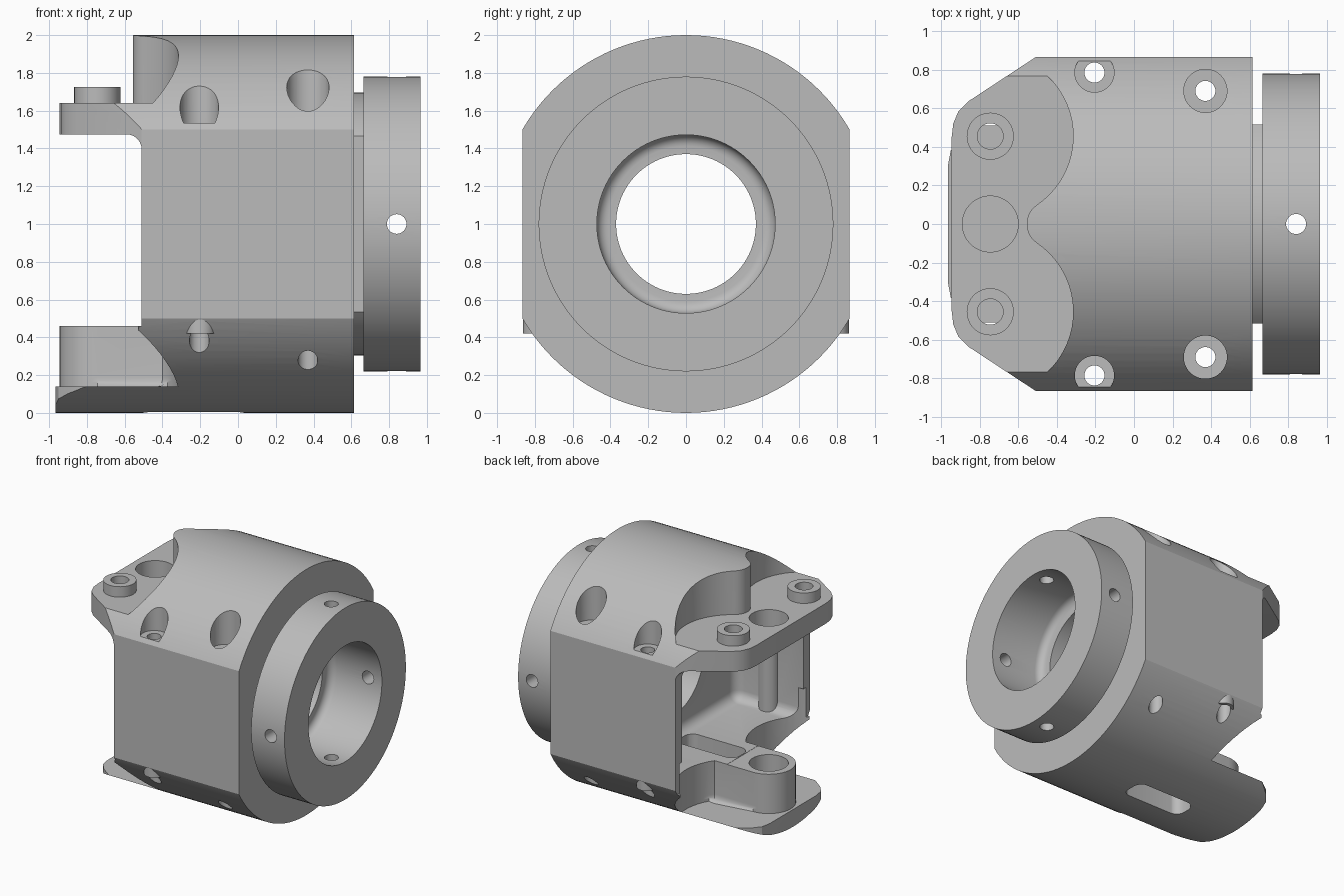
import bpy, bmesh
from math import sin, cos, pi, sqrt, radians, atan2
from mathutils import Matrix, Vector

if "Cube" in bpy.data.objects:
    bpy.data.objects.remove(bpy.data.objects["Cube"])

grey = bpy.data.materials.new("machined_grey")
grey.use_nodes = True
COLOR = (0.5, 0.5, 0.5, 1)
grey.diffuse_color = COLOR
grey.node_tree.nodes["Principled BSDF"].inputs["Base Color"].default_value = COLOR


def finish(name, bm):
    bmesh.ops.recalc_face_normals(bm, faces=bm.faces)
    me = bpy.data.meshes.new(name)
    bm.to_mesh(me)
    bm.free()
    ob = bpy.data.objects.new(name, me)
    bpy.context.collection.objects.link(ob)
    me.materials.append(grey)
    return ob


def round_edges(bm, test, size, segments=6):
    edges = [e for e in bm.edges if test(*(v.co for v in e.verts))]
    bmesh.ops.bevel(bm, geom=edges, offset=size, offset_type='OFFSET',
                    segments=segments, profile=0.5, affect='EDGES')


def cylinder(name, axis, start, end, radius, at=(0, 0), sides=64, fillet=0):
    """Cylinder along an axis; 'at' gives the other two coordinates in order."""
    bm = bmesh.new()
    bmesh.ops.create_cone(bm, cap_ends=True, segments=sides, radius1=radius,
                          radius2=radius, depth=end - start)
    if fillet:
        round_edges(bm, lambda a, b: a.z < 0 and b.z < 0, fillet)
    turn = {'x': Matrix.Rotation(pi / 2, 4, 'Y'),
            'y': Matrix.Rotation(-pi / 2, 4, 'X'), 'z': Matrix()}[axis]
    place = list(at)
    place.insert("xyz".index(axis), (start + end) / 2)
    bmesh.ops.transform(bm, matrix=Matrix.Translation(place) @ turn, verts=bm.verts)
    return finish(name, bm)


def box(name, lo, hi, test=None, size=0):
    bm = bmesh.new()
    lo, hi = Vector(lo), Vector(hi)
    bmesh.ops.create_cube(bm, size=1)
    for v in bm.verts:
        v.co = Vector(((lo[i] + hi[i]) / 2 + v.co[i] * (hi[i] - lo[i]) for i in range(3)))
    if test:
        round_edges(bm, test, size)
    return finish(name, bm)


def prism(name, outline, z0, z1, fillet=0):
    """Plan outline extruded upward, with an optional rounded lower rim."""
    bm = bmesh.new()
    low = [bm.verts.new((x, y, z0)) for x, y in outline]
    high = [bm.verts.new((x, y, z1)) for x, y in outline]
    bm.faces.new(low)
    bm.faces.new(high)
    n = len(low)
    for i in range(n):
        j = (i + 1) % n
        bm.faces.new((low[i], low[j], high[j], high[i]))
    if fillet:
        round_edges(bm, lambda a, b: max(a.z, b.z) < z0 + 1e-5, fillet, 5)
    return finish(name, bm)


def combine(target, tool, operation='DIFFERENCE'):
    mod = target.modifiers.new("combine", 'BOOLEAN')
    mod.operation, mod.solver, mod.object = operation, 'EXACT', tool
    bpy.context.view_layer.objects.active = target
    bpy.ops.object.modifier_apply(modifier=mod.name)
    bpy.data.objects.remove(tool)


def arc(cx, cy, r, a0, a1, n):
    return [(cx + r * cos(a0 + (a1 - a0) * i / n), cy + r * sin(a0 + (a1 - a0) * i / n))
            for i in range(n + 1)]


def mirrored(half):
    """Close a half outline (running from the far +y side to y = 0) across y."""
    return half + [(x, -y) for x, y in reversed(half) if y > 1e-5]


# Round stock with the plan shape of the upper and lower lips
body = cylinder("housing", 'x', -0.965, 0.615, 1.0, (0, 1), 128)
upper = [(0.8, 0.865), (-0.51, 0.865), (-0.86, 0.635), (-0.91, 0.585), (-0.937, 0.52),
         (-0.945, 0.45)]
lower = [(0.8, 0.865), (-0.51, 0.865), (-0.6, 0.7), (-0.72, 0.56), (-0.82, 0.5), (-0.9, 0.44),
         (-0.95, 0.38), (-0.965, 0.3)]
mask = prism("mask", mirrored(upper), 0.99, 2.2)
combine(mask, prism("mask_low", mirrored(lower), -0.2, 1.0), 'UNION')
combine(body, mask, 'INTERSECT')

# Neck with two flats, and the round mounting flange
neck = cylinder("neck", 'x', 0.5, 0.75, 0.695, (0, 1), 96)
combine(neck, box("flats", (0, -0.515, 0), (1, 0.515, 2)), 'INTERSECT')
combine(body, neck, 'UNION')
combine(body, cylinder("flange", 'x', 0.665, 0.965, 0.78, (0, 1), 128), 'UNION')

# Open jaw and inner cavity
combine(body, box("jaw", (-1.3, -1.2, 0.46), (-0.51, 1.2, 1.475),
                  lambda a, b: min(a.x, b.x) > -0.6 and min(a.z, b.z) > 1.4, 0.08))
combine(body, box("cavity", (-0.9, -0.78, 0.462), (0.1, 0.78, 1.473),
                  lambda a, b: max(a.x, b.x) > 0, 0.08))

# Upper relief: two round scoops meeting in a rounded point
PX, PY, PR, TIP = -0.745, 0.455, 0.43, 0.12
tip_x = PX + sqrt((PR + TIP) ** 2 - PY ** 2)
lean = atan2(PY, tip_x - PX)
scoop = [(-1.3, PY + PR)] + arc(PX, PY, PR, pi / 2, -lean, 24)
scoop += arc(tip_x, 0, TIP, pi - lean, pi, 6)[1:]
combine(body, prism("scoop", mirrored(scoop), 1.64, 2.3, 0.1))

# Lower relief around a round-nosed block
BLOCK = 0.2
meet = atan2(BLOCK - PY, sqrt(PR ** 2 - (PY - BLOCK) ** 2))
relief = [(-1.3, PY + PR)] + arc(PX, PY, PR, pi / 2, meet, 20)
relief += arc(PX, 0, BLOCK, pi / 2, pi, 10)
combine(body, prism("relief", mirrored(relief), 0.14, 0.7, 0.05))

# Bolt columns inside the cavity walls, and bosses on the upper lip
for s in (-1, 1):
    combine(body, cylinder("column", 'z', 0.42, 1.5, 0.078, (-0.2, s * 0.785), 32), 'UNION')
    combine(body, cylinder("boss", 'z', 1.6, 1.725, 0.122, (PX, s * PY), 48), 'UNION')

# Stepped main bore
combine(body, cylinder("bore", 'x', -0.1, 1.2, 0.37, (0, 1), 96))
combine(body, cylinder("counterbore", 'x', 0.5, 1.2, 0.472, (0, 1), 96, 0.06))

# Bolt holes, counterbores and boss holes
for s in (-1, 1):
    for x, y, r in ((-0.205, 0.785, 0.102), (0.37, 0.69, 0.112)):
        combine(body, cylinder("bolt_hole", 'z', -0.2, 2.2, 0.052, (x, s * y), 32))
        combine(body, cylinder("bolt_seat", 'z', 1.535, 2.2, r, (x, s * y), 48))
    combine(body, cylinder("boss_hole", 'z', 1.3, 2.2, 0.067, (PX, s * PY), 32))

# Pin holes in both lips, drain slot, and cross holes in the flange
combine(body, cylinder("pin_hole", 'z', 1.3, 2.2, 0.145, (PX, 0), 48))
combine(body, cylinder("pin_socket", 'z', 0.28, 0.7, 0.145, (PX, 0), 48))
combine(body, box("slot", (-0.5, -0.1, -0.2), (0.03, 0.1, 0.6),
                  lambda a, b: abs(a.z - b.z) > 0.5, 0.07))
combine(body, cylinder("cross_hole_y", 'y', -1.2, 1.2, 0.052, (0.84, 1), 32))
combine(body, cylinder("cross_hole_z", 'z', -0.2, 2.2, 0.052, (0.84, 0), 32))

# Smooth curved faces, crisp machined edges
for ob in bpy.context.selected_objects:
    ob.select_set(False)
body.select_set(True)
bpy.context.view_layer.objects.active = body
bpy.ops.object.shade_smooth_by_angle(angle=radians(25))
